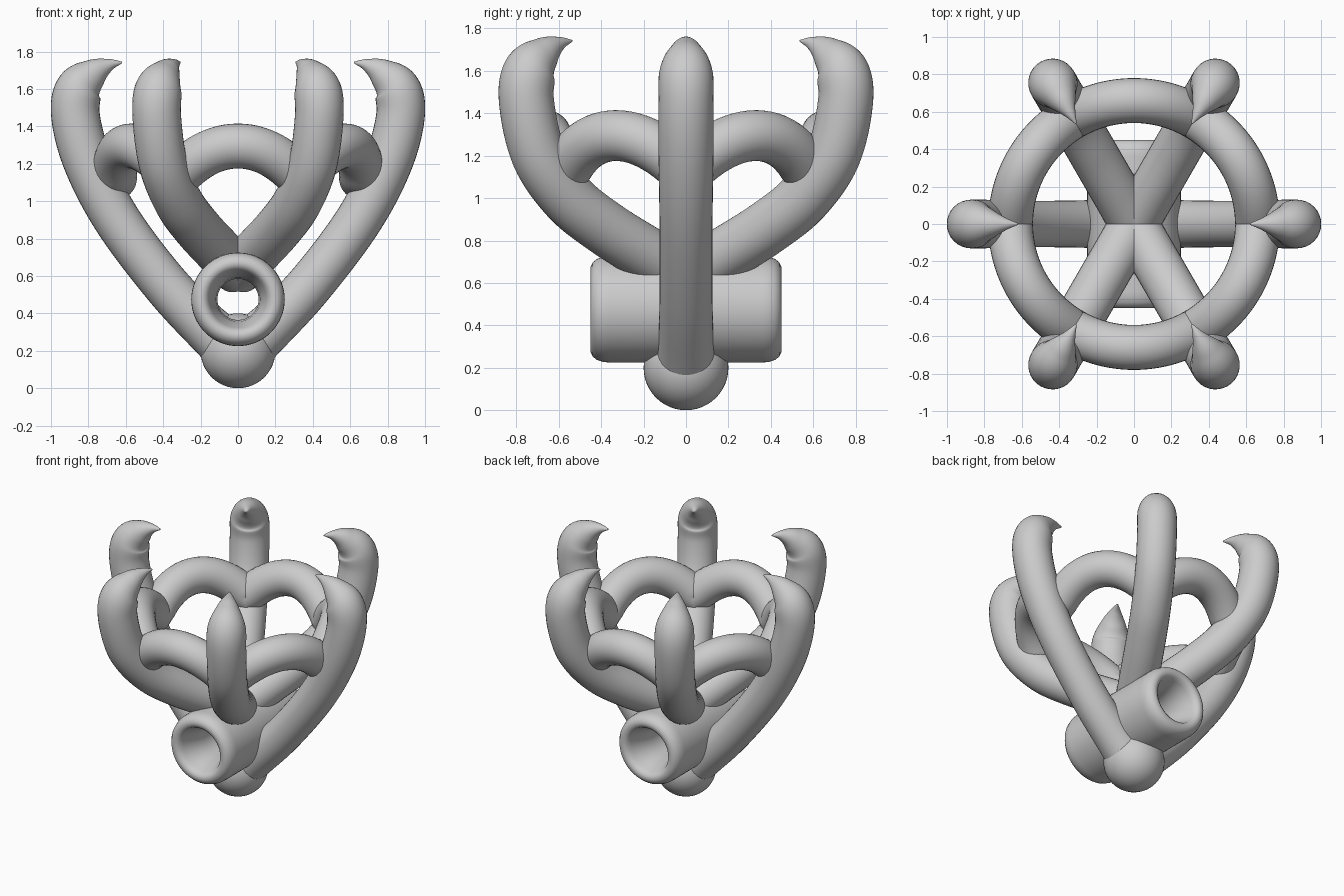
import bpy, bmesh, math
from mathutils import Vector

if "Cube" in bpy.data.objects:
    bpy.data.objects.remove(bpy.data.objects["Cube"])


def finish(name, bm, smooth=60):
    bmesh.ops.recalc_face_normals(bm, faces=bm.faces)
    mesh = bpy.data.meshes.new(name)
    bm.to_mesh(mesh)
    bm.free()
    ob = bpy.data.objects.new(name, mesh)
    bpy.context.collection.objects.link(ob)
    bpy.ops.object.select_all(action='DESELECT')
    bpy.context.view_layer.objects.active = ob
    ob.select_set(True)
    bpy.ops.object.shade_smooth_by_angle(angle=math.radians(smooth))
    return ob


def bridge(bm, rings, closed):
    n = len(rings[0])
    for k in range(len(rings) if closed else len(rings) - 1):
        a, b = rings[k], rings[(k + 1) % len(rings)]
        for i in range(n):
            bm.faces.new((a[i], a[(i + 1) % n], b[(i + 1) % n], b[i]))


def spline(points, steps=8):
    """Smooth path through (r, z, radius) control points."""
    p = [Vector(q) for q in points]
    p = [2 * p[0] - p[1]] + p + [2 * p[-1] - p[-2]]
    out = []
    for i in range(1, len(p) - 2):
        a, b, c, d = p[i - 1:i + 3]
        for s in range(steps):
            t = s / steps
            out.append(0.5 * (2 * b + (c - a) * t + (2 * a - 5 * b + 4 * c - d) * t * t
                              + (3 * b - a - 3 * c + d) * t ** 3))
    return out + [p[-2]]


def sweep(name, path, radii, side_ref, closed=False, segs=32):
    """Round tube along a path with a varying radius."""
    bm = bmesh.new()
    rings, n = [], len(path)
    for i, p in enumerate(path):
        if closed:
            tan = path[(i + 1) % n] - path[i - 1]
        else:
            tan = path[min(i + 1, n - 1)] - path[max(i - 1, 0)]
        u = tan.cross(side_ref).normalized()
        v = u.cross(tan).normalized()
        rings.append([bm.verts.new(p + radii[i] * (u * math.cos(a) + v * math.sin(a)))
                      for a in (2 * math.pi * k / segs for k in range(segs))])
    bridge(bm, rings, closed)
    if not closed:
        bm.faces.new(rings[0])
        bm.faces.new(rings[-1])
    return finish(name, bm)


# Six claws: two long side ones reach the base, four diagonal ones sit on the tube
hook = [(.80, 1.2, .13), (.868, 1.45, .13), (.85, 1.6, .125),
        (.77, 1.685, .08), (.69, 1.728, .035), (.62, 1.742, .004)]
side_leg = [(0, .2, .17), (.12, .28, .135), (.37, .535, .125), (.64, .89, .125)] + hook
diagonal_leg = [(0, .63, .13), (.2, .73, .13), (.44, .86, .13), (.64, 1.0, .13)] + hook
for k in range(6):
    ang = k * math.pi / 3
    pts = spline(side_leg if k % 3 == 0 else diagonal_leg)
    c, s = math.cos(ang), math.sin(ang)
    sweep(f"claw_{k + 1}", [Vector((q.x * c, q.x * s, q.y)) for q in pts],
          [q.z for q in pts], Vector((-s, c, 0)))

# Gallery ring arching up between the claws
path = []
for k in range(144):
    t = (k % 24) / 12 - 1
    a = 2 * math.pi * k / 144
    path.append(Vector((.66 * math.cos(a), .66 * math.sin(a), 1.295 - .17 * t * t)))
sweep("gallery_ring", path, [.12] * 144, Vector((0, 0, 1)), closed=True)

# Hanging tube along y with rounded rims and flared bore: (radius, y)
half = [(.25, .36), (.248, .39), (.238, .42), (.222, .44), (.2, .45), (.18, .447),
        (.163, .435), (.152, .41), (.135, .36), (.118, .3), (.11, .22)]
profile = half + [(r, -y) for r, y in reversed(half)]
bm = bmesh.new()
rings = []
for r, y in profile:
    rings.append([bm.verts.new((r * math.cos(a), y, .475 + r * math.sin(a)))
                  for a in (2 * math.pi * k / 64 for k in range(64))])
bridge(bm, rings, True)
finish("hanging_tube", bm)

# Ball at the bottom
bm = bmesh.new()
bmesh.ops.create_uvsphere(bm, u_segments=48, v_segments=24, radius=.2)
bmesh.ops.translate(bm, verts=bm.verts, vec=(0, 0, .2))
finish("base_ball", bm)
